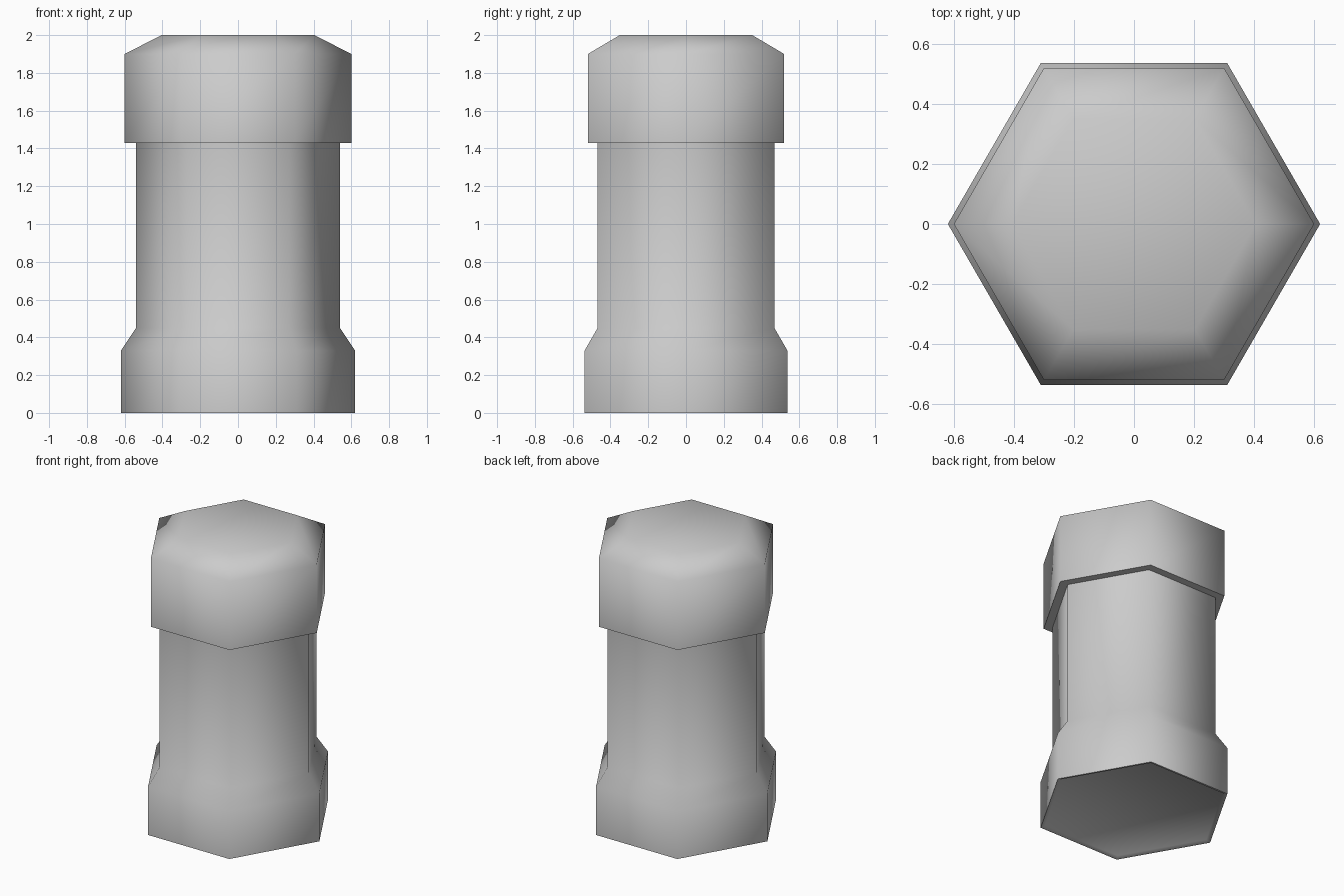
import bpy, bmesh, math

if "Cube" in bpy.data.objects:
    bpy.data.objects.remove(bpy.data.objects["Cube"])

# Hexagonal rings from the underside up to the cap: (corner radius, height)
profile = [(0.59, 0.012), (0.605, 0.0), (0.62, 0.0), (0.62, 0.33), (0.54, 0.45),
           (0.54, 1.43), (0.60, 1.43), (0.60, 1.90), (0.405, 2.0)]
SIDES = 6

bm = bmesh.new()
rings = []
for r, z in profile:
    rings.append([bm.verts.new((r * math.cos(i * math.tau / SIDES),
                                r * math.sin(i * math.tau / SIDES), z))
                  for i in range(SIDES)])

# Walls between neighbouring rings
for low, high in zip(rings, rings[1:]):
    for i in range(SIDES):
        j = (i + 1) % SIDES
        bm.faces.new((low[i], low[j], high[j], high[i]))

# Underside and flat top
bm.faces.new(rings[0][::-1])
bm.faces.new(rings[-1])
bmesh.ops.recalc_face_normals(bm, faces=bm.faces[:])

mesh = bpy.data.meshes.new("hex_post")
bm.to_mesh(mesh)
bm.free()
post = bpy.data.objects.new("hex_post", mesh)
bpy.context.collection.objects.link(post)

# Smooth around the six corners, sharp at the ledge and base
bpy.context.view_layer.objects.active = post
post.select_set(True)
bpy.ops.object.shade_smooth_by_angle(angle=math.radians(68))
